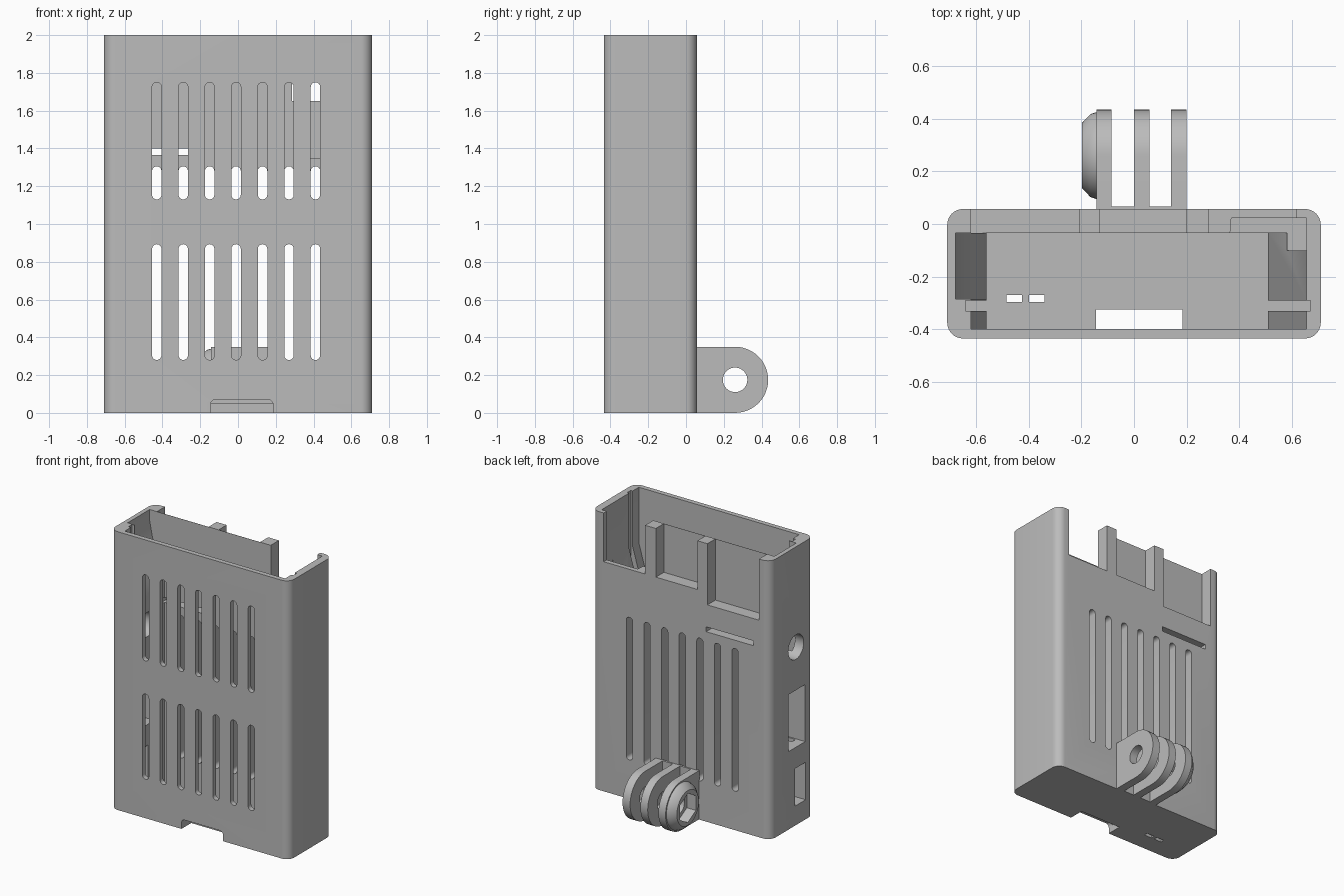
import bpy, bmesh, math

if "Cube" in bpy.data.objects:
    bpy.data.objects.remove(bpy.data.objects["Cube"], do_unlink=True)

grey = bpy.data.materials.new("grey plastic")
grey.use_nodes = True
grey.diffuse_color = (0.5, 0.5, 0.5, 1)
grey.node_tree.nodes["Principled BSDF"].inputs["Base Color"].default_value = grey.diffuse_color


def rounded(a0, a1, b0, b1, r, n=6):
    """Outline of a rectangle with round corners."""
    pts = []
    corners = ((a1 - r, b1 - r), (a0 + r, b1 - r), (a0 + r, b0 + r), (a1 - r, b0 + r))
    for k, (a, b) in enumerate(corners):
        for i in range(n + 1):
            t = (k + i / n) * math.pi / 2
            pts.append((a + r * math.cos(t), b + r * math.sin(t)))
    return pts


def circle(a, b, r, n=32, turn=0):
    return [(a + r * math.cos(turn + 2 * math.pi * i / n),
             b + r * math.sin(turn + 2 * math.pi * i / n)) for i in range(n)]


def loft(name, axis, sections):
    """Join outlines placed at positions along an axis into a closed solid."""
    place = {"x": lambda p, h: (h, p[0], p[1]),
             "y": lambda p, h: (p[0], h, p[1]),
             "z": lambda p, h: (p[0], p[1], h)}[axis]
    bm = bmesh.new()
    rings = [[bm.verts.new(place(p, h)) for p in pts] for h, pts in sections]
    for lower, upper in zip(rings, rings[1:]):
        for i in range(len(lower)):
            j = (i + 1) % len(lower)
            bm.faces.new((lower[i], lower[j], upper[j], upper[i]))
    bm.faces.new(rings[0])
    bm.faces.new(rings[-1])
    bmesh.ops.recalc_face_normals(bm, faces=bm.faces)
    mesh = bpy.data.meshes.new(name)
    bm.to_mesh(mesh)
    bm.free()
    mesh.materials.append(grey)
    ob = bpy.data.objects.new(name, mesh)
    bpy.context.collection.objects.link(ob)
    return ob


def prism(name, axis, lo, hi, pts):
    return loft(name, axis, [(lo, pts), (hi, pts)])


def box(name, x0, x1, y0, y1, z0, z1):
    return prism(name, "z", z0, z1, [(x0, y0), (x1, y0), (x1, y1), (x0, y1)])


def boolean(target, other, operation="DIFFERENCE"):
    other.hide_render = True
    mod = target.modifiers.new("cut", "BOOLEAN")
    mod.object, mod.operation, mod.solver = other, operation, "EXACT"
    bpy.context.view_layer.objects.active = target
    bpy.ops.object.modifier_apply(modifier=mod.name)
    bpy.data.objects.remove(other, do_unlink=True)


def smooth(ob):
    bpy.ops.object.select_all(action="DESELECT")
    ob.select_set(True)
    bpy.context.view_layer.objects.active = ob
    bpy.ops.object.shade_smooth_by_angle(angle=math.radians(30))


# Case shell with rounded upright corners
case = prism("case", "z", 0, 2, rounded(-0.71, 0.71, -0.435, 0.057, 0.06, 8))

# Cavity, widening towards the top on both sides
FLOOR, TOP = 0.05, 2.1
boolean(case, prism("cavity", "y", -0.4, -0.035, [
    (-0.56, FLOOR), (0.51, FLOOR), (0.51, 1.1), (0.655, 1.6), (0.655, TOP),
    (-0.62, TOP), (-0.62, 1.8), (-0.6, 1.68), (-0.56, 1.58)]))
boolean(case, prism("left_flare", "y", -0.285, -0.035, [
    (-0.5, 1.55), (-0.56, 1.55), (-0.61, 1.65), (-0.65, 1.78), (-0.678, 1.92),
    (-0.678, TOP), (-0.5, TOP)]))
boolean(case, prism("back_pocket", "z", 1.35, TOP, [
    (0.655, -0.1), (0.655, 0.022), (0.37, 0.022), (0.36, -0.1)]))

# Grooves that guide the circuit board
boolean(case, box("board_groove", -0.64, 0.67, -0.33, -0.29, FLOOR, TOP))

# Back wall opening, leaving two posts
for x0, x1, z in ((-0.62, -0.21, 1.56), (-0.13, 0.2, 1.65), (0.285, 0.615, 1.65)):
    boolean(case, box("opening", x0, x1, -0.034, 0.2, z, TOP))
    if x1 > 0.6:
        boolean(case, box("opening_edge", x0, x1, -0.06, 0.2, z, TOP))

# Ventilation slots in front and back
for i in range(7):
    x = -0.43 + 0.14 * i
    for z0, z1, y0, y1 in ((0.28, 0.893, -0.5, -0.3), (1.13, 1.75, -0.5, -0.3),
                           (0.28, 1.305, -0.1, 0.1)):
        boolean(case, prism("slot", "y", y0, y1,
                            rounded(x - 0.025, x + 0.025, z0, z1, 0.0245, 4)))

# Thin slit in the back
boolean(case, box("slit", -0.575, -0.2, -0.1, 0.1, 1.365, 1.4))

# Side ports: two sockets and a round jack
for y0, y1, z0, z1 in ((-0.34, -0.15, 0.56, 0.97), (-0.345, -0.225, 0.14, 0.41)):
    boolean(case, box("port", -0.8, -0.5, y0, y1, z0, z1))
boolean(case, prism("jack", "x", -0.8, -0.5, circle(-0.235, 1.28, 0.088)))

# Notch at the front edge and two small slits in the floor
boolean(case, prism("notch", "y", -0.5, -0.325, rounded(-0.145, 0.185, -0.1, 0.07, 0.025)))
for x in (-0.455, -0.37):
    boolean(case, box("floor_slit", x - 0.03, x + 0.03, -0.297, -0.27, -0.1, 0.1))
smooth(case)

# Hinge mount: three rounded fins on a thin base
PIVOT_Y, PIVOT_Z, R = 0.26, 0.175, 0.175
arc = [(PIVOT_Y + R * math.sin(t), PIVOT_Z - R * math.cos(t))
       for t in (math.pi * i / 24 for i in range(25))]
outline = [(0.05, 2 * R), (0.05, 0)] + arc
for name, x0, x1 in (("nut_fin", -0.142, -0.085), ("middle_fin", 0, 0.058),
                     ("end_fin", 0.14, 0.2)):
    fin = prism(name, "x", x0, x1, outline)
    if name == "nut_fin":
        # Tapered boss with a hexagonal nut recess
        boss = loft("boss", "x", [(-0.197, circle(PIVOT_Y, PIVOT_Z, 0.125, 48)),
                                  (-0.165, circle(PIVOT_Y, PIVOT_Z, 0.158, 48)),
                                  (-0.12, circle(PIVOT_Y, PIVOT_Z, 0.172, 48))])
        boolean(fin, boss, "UNION")
        boolean(fin, prism("nut_recess", "x", -0.3, -0.125,
                           circle(PIVOT_Y, PIVOT_Z, 0.105, 6, math.pi / 2)))
    boolean(fin, prism("bolt_hole", "x", x0 - 0.1, x1 + 0.1, circle(PIVOT_Y, PIVOT_Z, 0.065)))
    smooth(fin)
box("mount_base", -0.14, 0.2, 0.05, 0.066, 0, 2 * R)
